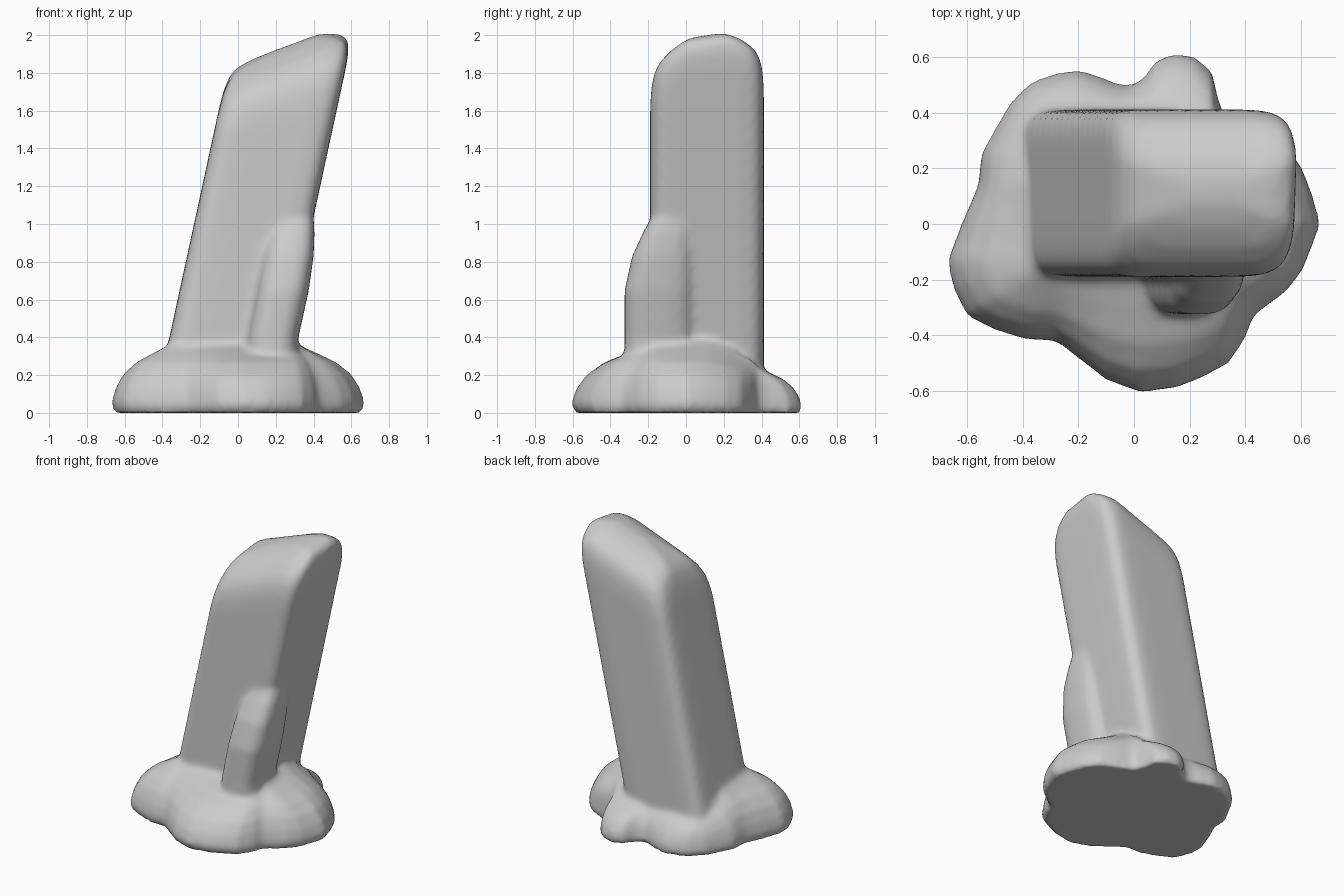
import bpy, bmesh
from math import cos, sin, pi

if "Cube" in bpy.data.objects:
    bpy.data.objects.remove(bpy.data.objects["Cube"])

bm = bmesh.new()


def loft(rings):
    """Closed skin through rings of equal point count."""
    vs = [[bm.verts.new(p) for p in r] for r in rings]
    n = len(vs[0])
    faces = []
    for a, b in zip(vs, vs[1:]):
        for i in range(n):
            j = (i + 1) % n
            faces.append(bm.faces.new((a[i], a[j], b[j], b[i])))
    faces.append(bm.faces.new(vs[0][::-1]))
    faces.append(bm.faces.new(vs[-1]))
    bmesh.ops.recalc_face_normals(bm, faces=faces)


def rounded(x0, x1, y0, y1, power, n=64, s=1.0):
    """Rounded rectangle as a superellipse."""
    def f(v):
        return (1 if v >= 0 else -1) * abs(v) ** (2 / power)
    cx, cy, rx, ry = (x0 + x1) / 2, (y0 + y1) / 2, (x1 - x0) / 2 * s, (y1 - y0) / 2 * s
    return [(cx + rx * f(cos(2 * pi * (i + .5) / n)), cy + ry * f(sin(2 * pi * (i + .5) / n)))
            for i in range(n)]


# Leaning pillar with a sloped, domed top
LEAN = 0.217


def top_z(x, y):
    return 2.015 - 0.37 * max(0, 0.45 - x) - 1.8 * (y - 0.15) ** 2


def pillar_section(s=1.0):
    return rounded(-0.45, 0.175, -0.19, 0.412, 7, s=s)


rings = [[(x + LEAN * z, y, z) for x, y in pillar_section()]
         for z in (0.02, 0.4, 0.8, 1.2, 1.5)]
for s, drop in ((1, .17), (.985, .09), (.94, .035), (.85, .008), (.65, 0), (.4, 0), (.15, 0)):
    ring = []
    for x, y in pillar_section(s):
        z = 1.85
        for _ in range(3):
            z = top_z(x + LEAN * z, y) - drop
        ring.append((x + LEAN * z, y, z))
    rings.append(ring)
loft(rings)

# Buttress on the front right corner: z, x0, x1, front y
buttress = [(.05, .02, .30, -.33), (.4, .05, .32, -.325), (.65, .10, .375, -.325),
            (.83, .135, .40, -.285), (.95, .17, .405, -.23), (1.04, .21, .40, -.18),
            (1.12, .25, .39, -.12)]
loft([[(x, y, z) for x, y in rounded(x0, x1, y0, 0.04, 3)] for z, x0, x1, y0 in buttress])

# Lobed base: outline drawn in toward the pillar as it rises
outline = [(-.67, -.13), (-.65, -.23), (-.60, -.33), (-.50, -.38), (-.39, -.415), (-.28, -.42),
           (-.19, -.49), (-.10, -.56), (.02, -.605), (.15, -.59), (.25, -.55), (.34, -.5),
           (.40, -.41), (.43, -.33), (.55, -.24), (.61, -.16), (.67, 0), (.64, .11),
           (.60, .21), (.54, .29), (.44, .34), (.33, .38), (.305, .44), (.28, .55),
           (.22, .60), (.15, .615), (.08, .59), (.04, .53), (0, .50), (-.05, .50),
           (-.12, .53), (-.2, .555), (-.29, .54), (-.37, .51), (-.45, .43), (-.50, .34),
           (-.55, .25), (-.56, .14), (-.62, 0)]


def base_ring(f, t):
    ring = []
    for x, y in outline:
        ix, iy = min(max(x, -.33), .28), min(max(y, -.15), .37)
        back = min(max((y - .15) / .25, 0), 1)
        ring.append((ix + (x - ix) * f, iy + (y - iy) * f, t * (.335 - .115 * back)))
    return ring


loft([base_ring(f, t) for f, t in ((.96, 0), (1.01, .15), (.95, .38), (.83, .6),
                                   (.62, .8), (.36, .94), (.15, 1.05), (0, 1.15))])

# Fuse everything into one soft sculpted skin
mesh = bpy.data.meshes.new("leaning_pillar")
bm.to_mesh(mesh)
bm.free()
pillar = bpy.data.objects.new("leaning_pillar", mesh)
bpy.context.collection.objects.link(pillar)
remesh = pillar.modifiers.new("fuse", 'REMESH')
remesh.mode = 'VOXEL'
remesh.voxel_size = 0.02
remesh.use_smooth_shade = True
soften = pillar.modifiers.new("soften", 'SMOOTH')
soften.factor = 0.5
soften.iterations = 6
